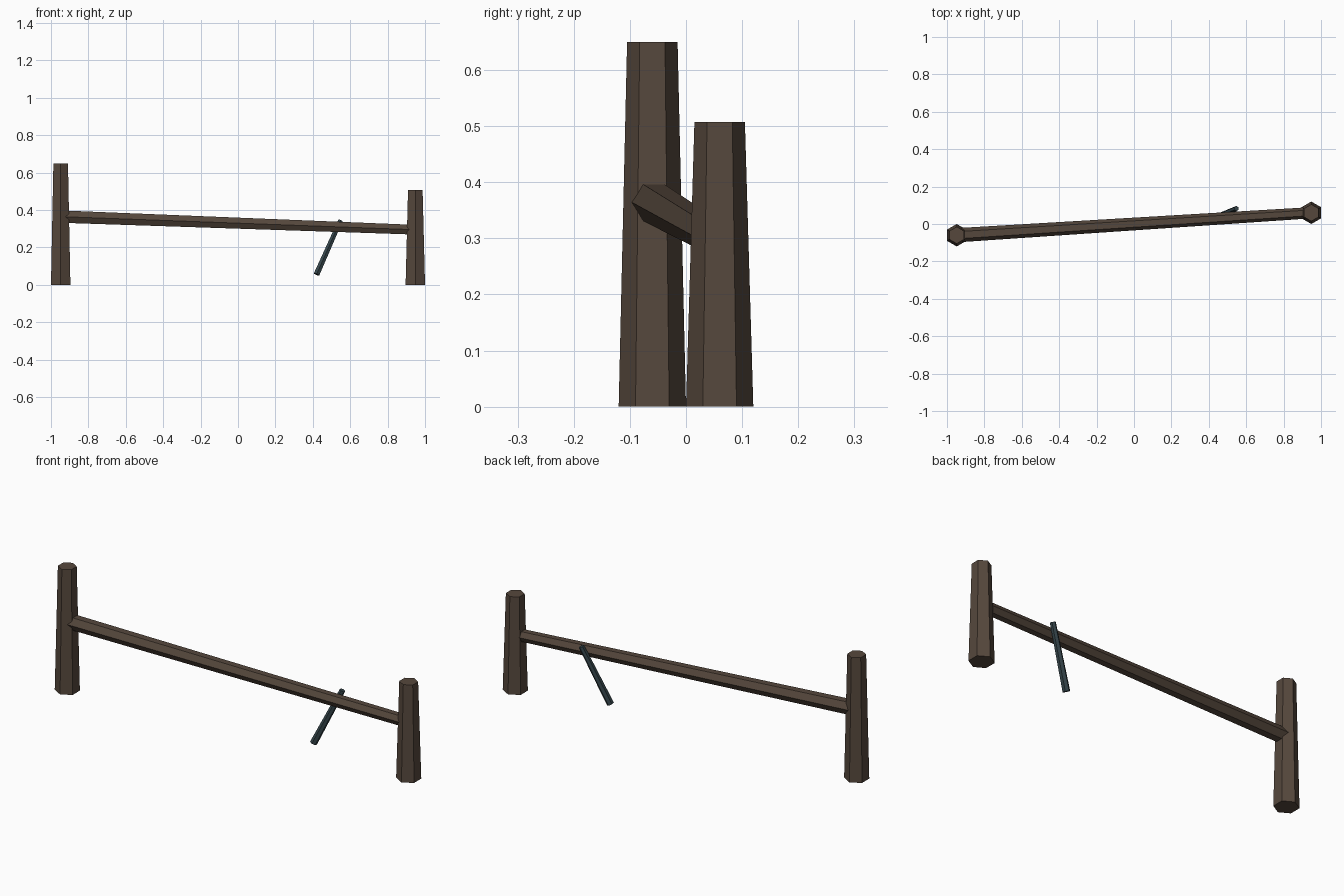
import bpy, bmesh, math
from mathutils import Vector

cube = bpy.data.objects.get("Cube")
if cube:
    bpy.data.objects.remove(cube, do_unlink=True)


def material(name, rgb):
    mat = bpy.data.materials.new(name)
    mat.use_nodes = True
    color = (*rgb, 1)
    mat.diffuse_color = color
    mat.node_tree.nodes["Principled BSDF"].inputs["Base Color"].default_value = color
    return mat


def tapered_beam(name, start, end, r_start, r_end, mat, sides=6):
    """Flat-sided beam between two points, with one corner pointing along y."""
    start, end = Vector(start), Vector(end)
    axis = (end - start).normalized()
    side = Vector((0, 1, 0))
    side = (side - axis * side.dot(axis)).normalized()
    up = axis.cross(side)
    bm = bmesh.new()
    rings = []
    for centre, radius in ((start, r_start), (end, r_end)):
        ring = []
        for i in range(sides):
            a = math.tau * i / sides
            ring.append(bm.verts.new(centre + radius * (side * math.cos(a) + up * math.sin(a))))
        rings.append(ring)
    low, high = rings
    for i in range(sides):
        j = (i + 1) % sides
        bm.faces.new((low[i], low[j], high[j], high[i]))
    bm.faces.new(low[::-1])
    bm.faces.new(high)
    bmesh.ops.recalc_face_normals(bm, faces=bm.faces)
    mesh = bpy.data.meshes.new(name)
    bm.to_mesh(mesh)
    bm.free()
    mesh.materials.append(mat)
    obj = bpy.data.objects.new(name, mesh)
    bpy.context.collection.objects.link(obj)
    return obj


wood = material("dark wood", (0.092, 0.064, 0.046))
metal = material("blue grey metal", (0.036, 0.06, 0.07))

# Upright posts, the right one taller
for name, side, height in (("right_post", -1, 0.65), ("left_post", 1, 0.507)):
    x, y = side * 0.948, side * 0.06
    tapered_beam(name, (x, y, 0), (x, y, height), 0.06, 0.045, wood)

# Sloping rail, ends buried in the posts
tapered_beam("rail", (-0.945, -0.06, 0.365), (0.945, 0.06, 0.295), 0.038, 0.03, wood)

# Thin rod leaning against the back of the rail
tapered_beam("leaning_rod", (0.42, 0.026, 0.056), (0.548, 0.083, 0.345), 0.018, 0.014, metal)
